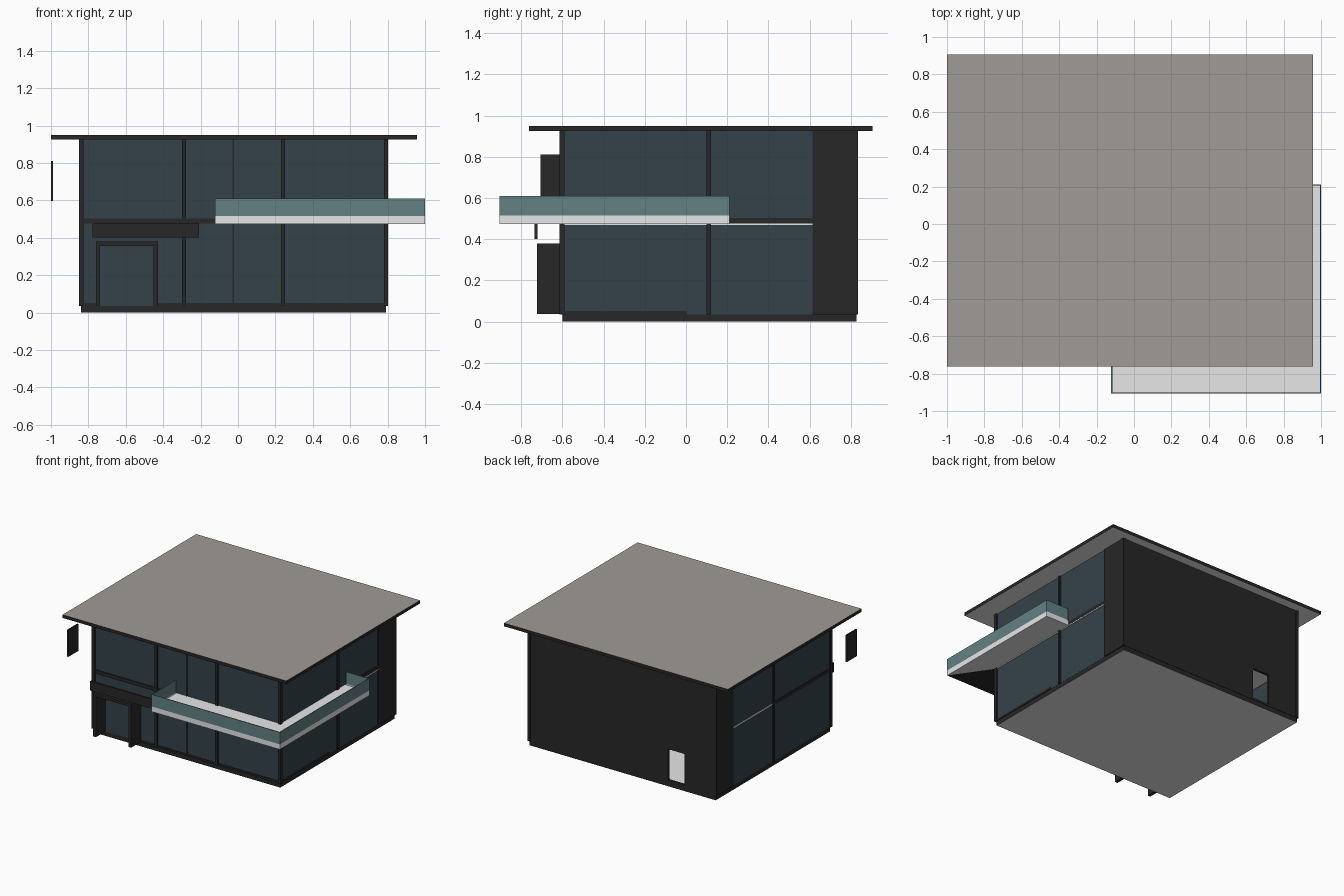
import bpy, bmesh

if "Cube" in bpy.data.objects:
    bpy.data.objects.remove(bpy.data.objects["Cube"])


def material(name, r, g, b):
    m = bpy.data.materials.new(name)
    m.diffuse_color = (r, g, b, 1)
    m.use_nodes = True
    m.node_tree.nodes["Principled BSDF"].inputs["Base Color"].default_value = m.diffuse_color
    return m


DARK = material("dark_frame", 0.020, 0.020, 0.020)
GLASS = material("window_glass", 0.034, 0.055, 0.066)
WHITE = material("white_slab", 0.80, 0.80, 0.80)
ROOF = material("roof_grey", 0.35, 0.33, 0.305)
RAIL = material("railing_glass", 0.125, 0.22, 0.23)


def prism(name, pts, z0, z1, side, top=None, bottom=None):
    """Upright prism over a plan outline, coloured by face direction."""
    mesh = bpy.data.meshes.new(name)
    for m in (side, top or side, bottom or side):
        mesh.materials.append(m)
    bm = bmesh.new()
    base = bm.faces.new([bm.verts.new((x, y, z0)) for x, y in pts])
    out = bmesh.ops.extrude_face_region(bm, geom=[base], use_keep_orig=True)
    for v in out["geom"]:
        if isinstance(v, bmesh.types.BMVert):
            v.co.z = z1
    bmesh.ops.recalc_face_normals(bm, faces=bm.faces[:])
    for f in bm.faces:
        f.normal_update()
        f.material_index = 1 if f.normal.z > 0.5 else 2 if f.normal.z < -0.5 else 0
    bm.to_mesh(mesh)
    bm.free()
    ob = bpy.data.objects.new(name, mesh)
    bpy.context.collection.objects.link(ob)
    return ob


def box(name, x, y, z, side, top=None, bottom=None):
    pts = [(x[0], y[0]), (x[1], y[0]), (x[1], y[1]), (x[0], y[1])]
    return prism(name, pts, z[0], z[1], side, top, bottom)


FULL = (0.035, 0.925)      # wall height
BAND = (0.475, 0.503)      # floor band height

# base, upper floor and overhanging roof
box("base", (-0.84, 0.79), (-0.60, 0.828), (0, 0.037), DARK, WHITE, WHITE)
box("upper_floor", (-0.825, 0.775), (-0.58, 0.81), (0.472, 0.498), WHITE)
box("roof", (-1.0, 0.957), (-0.763, 0.906), (0.925, 0.95), DARK, ROOF, WHITE)

# glazed walls
box("front_glass", (-0.835, 0.785), (-0.602, -0.594), FULL, GLASS)
box("right_glass", (0.783, 0.791), (-0.60, 0.62), FULL, GLASS)
box("left_glass", (-0.841, -0.833), (-0.60, 0.62), FULL, GLASS)

# front posts and thin centre mullion
for i, (a, b) in enumerate([(-0.85, -0.825), (-0.30, -0.278), (0.23, 0.252), (0.78, 0.802)]):
    box(f"front_post_{i}", (a, b), (-0.614, -0.59), FULL, DARK)
box("front_mullion", (-0.029, -0.021), (-0.608, -0.594), FULL, DARK)

# side posts, side returns of the back wall
for side, x in (("right", (0.778, 0.802)), ("left", (-0.85, -0.826))):
    box(f"{side}_middle_post", x, (0.10, 0.122), FULL, DARK)
    box(f"{side}_back_post", x, (0.812, 0.836), FULL, DARK)
    inner = (x[0] + 0.004, x[1] - 0.004)
    box(f"{side}_solid_wall", inner, (0.615, 0.815), FULL, DARK)

# back wall built around its small opening
Y = (0.812, 0.831)
box("back_wall_right", (-0.425, 0.785), Y, FULL, DARK)
box("back_wall_left", (-0.835, -0.57), Y, FULL, DARK)
box("back_wall_top", (-0.57, -0.425), Y, (0.295, 0.925), DARK)
box("back_wall_sill", (-0.57, -0.425), Y, (0.035, 0.05), DARK)

# dark bands at upper floor level, with the white slab edge showing
box("front_band", (-0.83, 0.785), (-0.61, -0.59), BAND, DARK)
box("right_band", (0.778, 0.797), (-0.60, 0.615), BAND, DARK)
box("right_slab_edge", (0.778, 0.796), (-0.59, 0.615), (0.468, 0.475), WHITE)
box("left_band", (-0.846, -0.826), (-0.60, 0.11), BAND, DARK)
box("left_slab_edge", (-0.843, -0.826), (0.12, 0.615), (0.487, 0.497), WHITE)

# bottom sills, interrupted at the door
for i, (a, b) in enumerate([(-0.83, -0.755), (-0.435, 0.785)]):
    box(f"front_sill_{i}", (a, b), (-0.608, -0.59), (0.035, 0.05), DARK)
box("right_sill", (0.778, 0.795), (-0.60, 0.005), (0.035, 0.05), DARK)

# door portal
PY = (-0.723, -0.60)
box("portal_left_leg", (-0.76, -0.737), PY, (0.037, 0.38), DARK)
box("portal_right_leg", (-0.452, -0.428), PY, (0.037, 0.38), DARK)
box("portal_header", (-0.737, -0.452), PY, (0.357, 0.38), DARK)

# blank sign boards, over the door and at the corner
box("door_board", (-0.777, -0.208), (-0.736, -0.722), (0.40, 0.475), DARK)
box("corner_board", (-1.0, -0.99), (-0.706, -0.58), (0.597, 0.81), DARK)

# balcony wrapping the front right corner, mitred
outer, inner = (1.0, -0.906), (0.79, -0.60)
prism("balcony_front", [(-0.122, -0.906), outer, inner, (-0.122, -0.60)],
      0.474, 0.507, WHITE, WHITE, DARK)
prism("balcony_right", [outer, (1.0, 0.212), (0.79, 0.212), inner],
      0.474, 0.507, WHITE)

# railing panels, each on a thin white strip
T = 0.006
for name, x, y in (
    ("front", (-0.122, 1.0), (-0.906, -0.906 + T)),
    ("right", (1.0 - T, 1.0), (-0.906 + T, 0.212 - T)),
    ("left_end", (-0.122, -0.122 + T), (-0.906 + T, -0.61)),
    ("back_end", (0.80, 1.0), (0.212 - T, 0.212)),
):
    box(f"railing_{name}", x, y, (0.515, 0.61), RAIL)
    box(f"railing_strip_{name}", x, y, (0.507, 0.515), WHITE)
